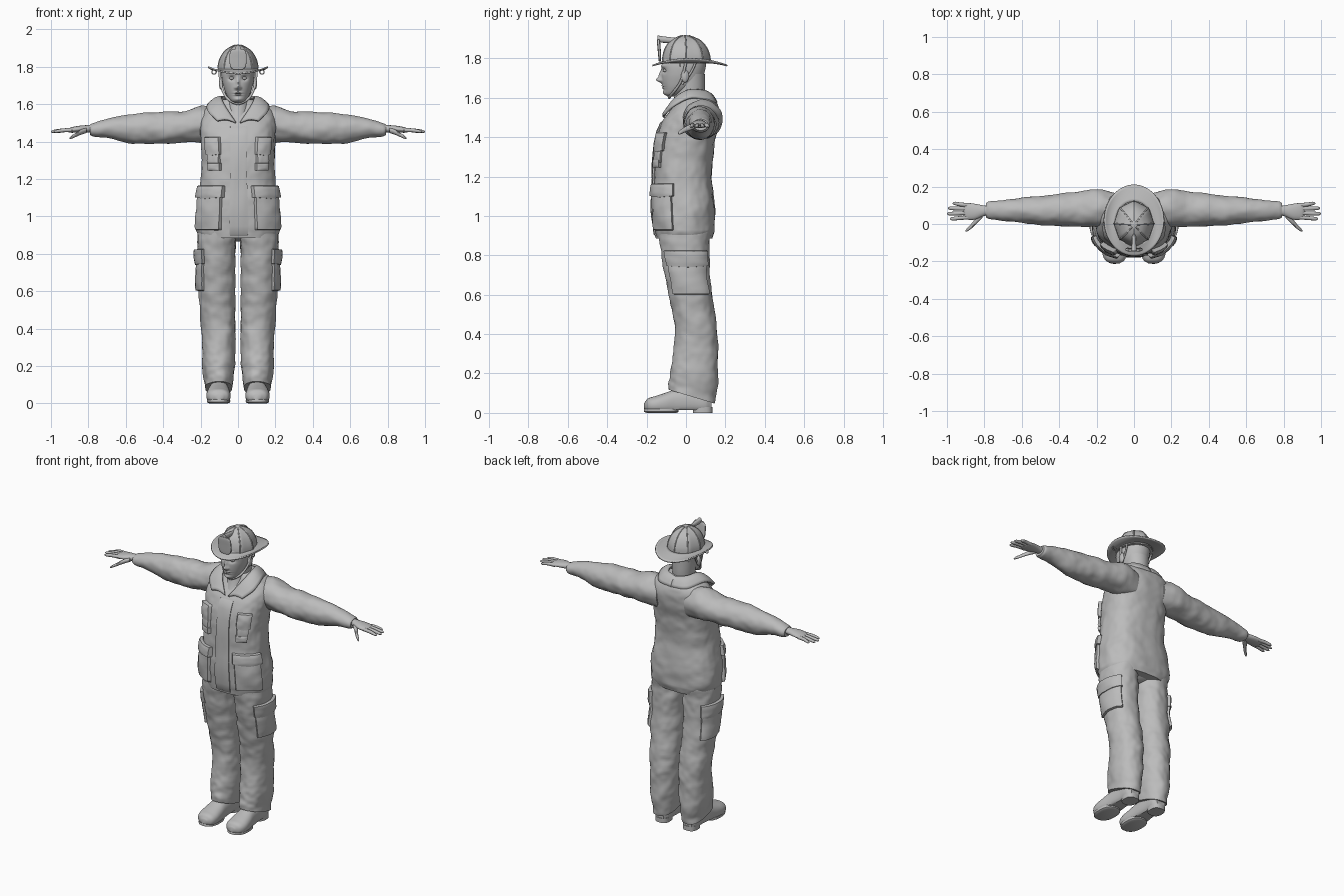
import bpy, bmesh, math
from mathutils import Vector, noise

if "Cube" in bpy.data.objects:
    bpy.data.objects.remove(bpy.data.objects["Cube"])

GREY = (0.5, 0.5, 0.5, 1)
mat = bpy.data.materials.new("plain grey")
mat.use_nodes = True
mat.diffuse_color = GREY
mat.node_tree.nodes["Principled BSDF"].inputs["Base Color"].default_value = GREY


def finish(name, bm, mirror=False, thick=0, angle=40):
    bmesh.ops.recalc_face_normals(bm, faces=bm.faces)
    me = bpy.data.meshes.new(name)
    bm.to_mesh(me)
    bm.free()
    me.materials.append(mat)
    me.shade_smooth()
    me.set_sharp_from_angle(angle=math.radians(angle))
    ob = bpy.data.objects.new(name, me)
    bpy.context.collection.objects.link(ob)
    if thick:
        m = ob.modifiers.new("thickness", 'SOLIDIFY')
        m.thickness, m.offset = thick, 0
    if mirror:
        ob.modifiers.new("mirror", 'MIRROR')
    return ob


def grid(name, f, us, vs, closed=False, caps=False, **kw):
    """Surface through f(u, v); closed wraps it around u."""
    bm = bmesh.new()
    rows = [[bm.verts.new(f(u, v)) for u in us] for v in vs]
    n = len(us)
    for a, b in zip(rows, rows[1:]):
        for i in range(n if closed else n - 1):
            j = (i + 1) % n
            bm.faces.new((a[i], a[j], b[j], b[i]))
    if caps:
        bm.faces.new(rows[0])
        bm.faces.new(rows[-1])
    return finish(name, bm, **kw)


def sample(rings, t):
    """Smooth interpolation of the ring values at t."""
    last = len(rings) - 1
    i = max(k for k in range(last) if k == 0 or rings[k][0] <= t)
    p, q = rings[i], rings[i + 1]
    h = q[0] - p[0]
    s = (t - p[0]) / h

    def slope(k, c):
        a, b = rings[max(k - 1, 0)], rings[min(k + 1, last)]
        return (b[c] - a[c]) / (b[0] - a[0]) * h
    return [(1 + 2 * s) * (1 - s) ** 2 * p[c] + s * (1 - s) ** 2 * slope(i, c)
            + s * s * (3 - 2 * s) * q[c] - s * s * (1 - s) * slope(i + 1, c) for c in range(1, 5)]


def surface(rings, axis, t, ang, e=2, wrinkle=0):
    """Point on a lofted body; angle zero is the front (or underside)."""
    a, b, ra, rb = sample(rings, t)
    s, c = math.sin(ang), math.cos(ang)
    x = math.copysign(abs(s) ** (2 / e), s)
    y = -math.copysign(abs(c) ** (2 / e), c)

    def place(k):
        u, v = a + ra * x * k, b + rb * y * k
        return Vector({'x': (t, u, v), 'y': (u, t, v), 'z': (u, v, t)}[axis])
    p = place(1)
    return place(1 + wrinkle * noise.noise(p * 13) + wrinkle * 0.5 * noise.noise(p * 30)) if wrinkle else p


def loft(name, rings, axis='z', n=32, k=5, e=2, wrinkle=0, warp=lambda p: p, **kw):
    ts = [p[0] + (q[0] - p[0]) * i / k for p, q in zip(rings, rings[1:]) for i in range(k)] + [rings[-1][0]]
    return grid(name, lambda u, t: warp(surface(rings, axis, t, u, e, wrinkle)),
                [math.tau * i / n for i in range(n)], ts, closed=True, caps=True, **kw)


def patch(name, rings, z0, z1, a0, a1, out, e, wrinkle, mirror=True, point=0):
    """Padded panel following a lofted body, with steep edges; point drops the middle of the lower edge."""
    steps = [0, 0.03] + [i / 10 for i in range(1, 10)] + [0.97, 1]

    def f(u, v):
        edge = min(u, 1 - u, v, 1 - v)
        z = z0 + (z1 - z0) * v - point * (1 - v) * (1 - abs(2 * u - 1))
        ang = math.radians(a0 + (a1 - a0) * u)
        p = surface(rings, 'z', z, ang, e, wrinkle)
        cx, cy = sample(rings, z)[:2]
        d = (p - Vector((cx, cy, z))).normalized()
        return p + d * (-0.006 if edge == 0 else out * (0.8 + 0.2 * min(1, edge * 4)))
    return grid(name, f, steps, steps, mirror=mirror)


def blob(name, loc, size, mirror=False):
    bm = bmesh.new()
    bmesh.ops.create_uvsphere(bm, u_segments=20, v_segments=12, radius=1)
    for v in bm.verts:
        v.co = Vector(loc) + Vector([c * s for c, s in zip(v.co, size)])
    return finish(name, bm, mirror)


def tube(name, pts, r, mirror=False, cyclic=False):
    cu = bpy.data.curves.new(name, 'CURVE')
    cu.dimensions, cu.bevel_depth, cu.bevel_resolution = '3D', r, 2
    sp = cu.splines.new('NURBS')
    sp.points.add(len(pts) - 1)
    for q, p in zip(sp.points, pts):
        q.co = (*p, 1)
    sp.use_endpoint_u, sp.use_cyclic_u, sp.order_u = True, cyclic, 3
    cu.materials.append(mat)
    ob = bpy.data.objects.new(name, cu)
    bpy.context.collection.objects.link(ob)
    if mirror:
        ob.modifiers.new("mirror", 'MIRROR')


# Jacket body and its panels
TORSO = [(.885, 0, -.01, .205, .142), (.93, 0, -.008, .225, .152), (1.05, 0, -.012, .22, .158),
         (1.18, 0, -.017, .2, .148), (1.3, 0, -.012, .195, .15), (1.4, 0, .0, .2, .15),
         (1.48, 0, .025, .205, .143), (1.54, 0, .045, .195, .122), (1.585, 0, .05, .16, .098),
         (1.625, 0, .035, .08, .07)]
loft("jacket_body", TORSO, n=96, k=8, e=2.5, wrinkle=.035)
for name, z0, z1, a0, a1, out, drop in (
        ("chest_pocket", 1.27, 1.37, 24, 48, .016, 0), ("chest_pocket_flap", 1.33, 1.425, 22, 52, .024, .008),
        ("lower_chest_pocket", 1.245, 1.285, 22, 46, .02, 0),
        ("hip_pocket", .925, 1.12, 18, 74, .018, 0), ("hip_pocket_flap", 1.1, 1.165, 15, 78, .026, .008)):
    patch(name, TORSO, z0, z1, a0, a1, out, 2.5, .035, point=drop)
patch("front_placket", TORSO, .887, 1.49, -8, 10, .009, 2.5, .035, mirror=False)

# Collar with a front opening
FOLD = [(0, .11, 1.625), (.065, .085, 1.635), (.088, .01, 1.635), (.07, -.06, 1.59), (.012, -.115, 1.5)]
FALL = [(0, .155, 1.575), (.1, .135, 1.58), (.155, .03, 1.6), (.16, -.06, 1.56), (.11, -.115, 1.51)]


def along(pts, t):
    return Vector(sample([(i, *p, 0) for i, p in enumerate(pts)], t)[:3])


def collar(u, v):
    p = along(FOLD, u).lerp(along(FALL, u), v)
    p.z += .012 * math.sin(math.pi * v)
    return p


grid("collar", collar, [i / 5 for i in range(21)], [i / 6 for i in range(7)], mirror=True, thick=.012)

# Sleeves and hands
SLEEVE = [(.1, .075, 1.485, .09, .1), (.2, .085, 1.492, .1, .096), (.3, .078, 1.478, .092, .083),
          (.4, .074, 1.473, .087, .086), (.5, .072, 1.47, .077, .082), (.6, .074, 1.468, .066, .074),
          (.7, .073, 1.471, .055, .05), (.775, .073, 1.463, .046, .036), (.79, .073, 1.463, .038, .028)]
loft("sleeve", SLEEVE, 'x', n=48, k=7, wrinkle=.07, mirror=True)
loft("palm", [(.76, .073, 1.468, .026, .022), (.8, .071, 1.468, .028, .02), (.85, .066, 1.466, .042, .018),
              (.895, .068, 1.461, .044, .014), (.912, .07, 1.459, .036, .008)], 'x', n=24, mirror=True)
for name, y0, y1, tip in (("index_finger", .036, .028, .985), ("middle_finger", .059, .055, 1.0),
                          ("ring_finger", .081, .084, .995), ("little_finger", .1, .11, .97)):
    loft(name, [(.88, y0, 1.461, .011, .011), (.93, (y0 + y1) / 2, 1.46, .0105, .0105),
                (tip - .012, y1, 1.454, .009, .008), (tip, y1, 1.452, .003, .003)], 'x', n=12, mirror=True)
loft("thumb", [(.81, .05, 1.46, .018, .014), (.84, .022, 1.45, .018, .014), (.87, -.012, 1.434, .013, .011),
               (.892, -.031, 1.422, .009, .008), (.9, -.036, 1.417, .003, .003)], 'x', n=12, mirror=True)


# Trousers, with the cuff lower at the heel
def cuff(p):
    p.z -= .3 * (p.y - .02) * max(0, min(1, (.3 - p.z) / .2))
    return p


LEG = [(.085, .103, .028, .074, .115), (.14, .103, .036, .08, .12), (.22, .103, .043, .086, .119),
       (.32, .103, .05, .088, .112), (.42, .104, .05, .091, .108), (.52, .107, .037, .095, .107),
       (.62, .112, .02, .099, .11), (.74, .113, .004, .1, .117), (.84, .113, -.005, .101, .125),
       (.93, .108, -.008, .108, .132)]
loft("trouser_leg", LEG, n=56, k=8, e=2.2, wrinkle=.07, warp=cuff, mirror=True)
patch("cargo_pocket", LEG, .6, .76, 42, 142, .016, 2.2, .07)
patch("cargo_pocket_flap", LEG, .745, .825, 39, 145, .023, 2.2, .07, point=.008)
blob("trouser_seat", (0, 0, .92), (.12, .11, .055))


# Shoes
def ground(p):
    p.z = max(p.z, .014)
    return p


SHOE = [(-.212, .1, .035, .02, .014), (-.195, .102, .038, .05, .034), (-.16, .104, .04, .064, .044),
        (-.11, .104, .045, .063, .055), (-.05, .102, .055, .055, .065), (.04, .1, .06, .05, .065),
        (.1, .1, .055, .048, .06), (.13, .1, .045, .03, .04)]
loft("shoe", SHOE, 'y', n=32, e=2.3, warp=ground, mirror=True)
loft("sole", [(0, .104, -.125, .05, .075), (.006, .104, -.125, .062, .088), (.02, .104, -.125, .062, .086)],
     n=32, e=2.4, k=2, mirror=True)
loft("heel", [(0, .1, .085, .045, .05), (.03, .1, .085, .046, .05)], n=24, e=2.6, k=1, mirror=True)


# Head with modelled face
def face(p):
    def bump(x, z, w, h):
        return math.exp(-((abs(p.x) - x) / w) ** 2 - ((p.z - z) / h) ** 2)
    if p.y < -.03:
        p.y += .013 * bump(.034, 1.737, .017, .012) - .006 * bump(.03, 1.762, .025, .008)
        p.y -= .026 * bump(0, 1.69, .011, .013) + .014 * bump(0, 1.715, .008, .02) + .006 * bump(.014, 1.687, .006, .007)
        p.y -= .008 * bump(0, 1.661, .02, .004) + .008 * bump(0, 1.65, .017, .004) - .004 * bump(0, 1.655, .024, .002)
        p.y -= .008 * bump(0, 1.625, .02, .01)
    return p


loft("head", [(1.607, 0, -.075, .018, .02), (1.618, 0, -.067, .038, .04), (1.645, 0, -.042, .059, .072),
              (1.68, 0, -.022, .074, .1), (1.72, 0, -.016, .084, .108), (1.77, 0, -.01, .088, .112),
              (1.83, 0, 0, .08, .1)], n=112, k=14, e=2.1, warp=face, angle=80)
loft("neck", [(1.49, 0, -.03, .055, .075), (1.56, 0, .005, .064, .077), (1.63, 0, .02, .066, .075),
              (1.72, 0, .022, .074, .074)], n=32)
blob("eye", (.034, -.105, 1.738), (.013, .012, .008), True)
blob("ear", (.09, -.005, 1.71), (.012, .02, .033), True)

# Helmet: ribbed dome, curved brim, front shield
DOME = [(1.775, 0, .002, .108, .122), (1.82, 0, .002, .104, .117), (1.865, 0, 0, .085, .098),
        (1.895, 0, -.002, .057, .068), (1.912, 0, -.004, .026, .03), (1.918, 0, -.004, .004, .004)]


def ribs(p):
    a = math.atan2(p.x, p.y)
    k = 1 - .06 * abs(math.sin(4 * a))
    return Vector((p.x * k, p.y * k, p.z))


loft("helmet_dome", DOME, n=64, k=5, warp=ribs, angle=25)
for i in range(8):
    tube("helmet_rib", [ribs(surface(DOME, 'z', z, i * math.pi / 4)) for z in (1.79, 1.82, 1.85, 1.88, 1.9, 1.915)], .004)


def brim(a, v):
    x = math.sin(a) * (.1 + .06 * v)
    y = .005 + .015 * v - math.cos(a) * (.115 + .075 * v)
    return (x, y, 1.785 - .022 * v + .036 * v * v * math.sin(a) ** 2)


grid("helmet_brim", brim, [math.tau * i / 64 for i in range(64)], [i / 6 for i in range(7)], closed=True, thick=.008)
loft("front_shield", [(1.785, 0, -.132, .026, .006), (1.8, 0, -.133, .041, .007), (1.845, 0, -.136, .046, .008),
                      (1.88, 0, -.139, .042, .008), (1.895, 0, -.14, .03, .006)], n=32, e=4)
loft("shield_holder", [(-.144, 0, 1.898, .014, .018), (-.11, 0, 1.895, .012, .016), (-.05, 0, 1.89, .01, .014)],
     'y', n=12)

# Chin strap and side rings
tube("chin_strap", [(.1, .0, 1.785), (.096, -.01, 1.73), (.083, -.03, 1.67), (.05, -.075, 1.615), (0, -.085, 1.6)], .007, True)
tube("rear_strap", [(.095, .05, 1.785), (.09, .035, 1.73), (.083, -.02, 1.67)], .006, True)
tube("strap_ring", [(.128 + .013 * math.sin(i * math.pi / 4), -.03, 1.772 + .013 * math.cos(i * math.pi / 4))
                    for i in range(8)], .003, True, True)
